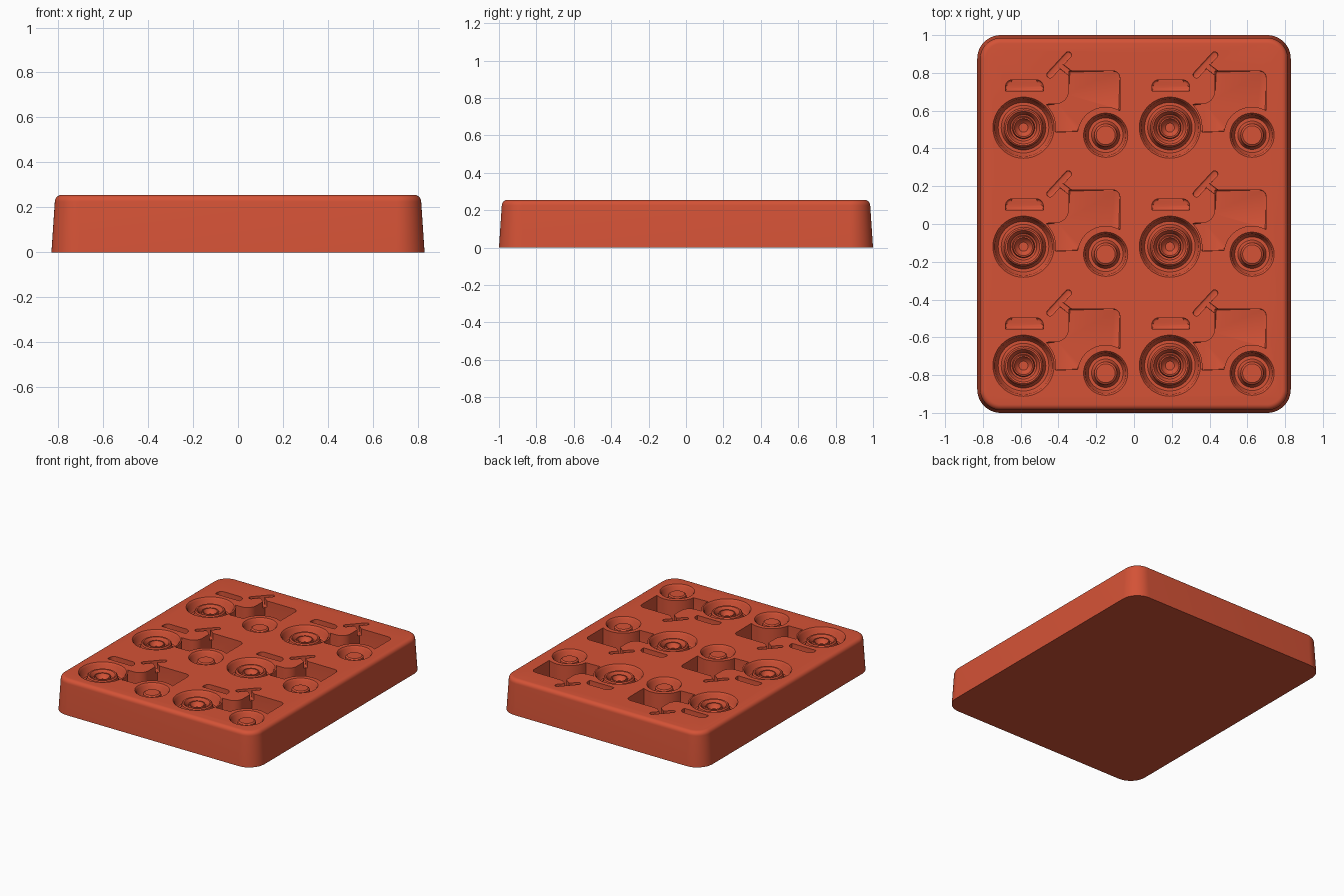
import bpy, bmesh
from math import sin, cos, pi, radians, hypot

if "Cube" in bpy.data.objects:
    bpy.data.objects.remove(bpy.data.objects["Cube"])

TOP = 0.255
OVER = 0.03          # cutters rise this far above the top face
CELLS = [(dx, dy) for dx in (0, 0.775) for dy in (0, -0.63, -1.26)]

red = bpy.data.materials.new("brick_red")
red.use_nodes = True
red.diffuse_color = (0.66, 0.085, 0.037, 1)
red.node_tree.nodes["Principled BSDF"].inputs["Base Color"].default_value = red.diffuse_color


def make_object(name, bm):
    bmesh.ops.recalc_face_normals(bm, faces=bm.faces)
    mesh = bpy.data.meshes.new(name)
    bm.to_mesh(mesh)
    bm.free()
    mesh.materials.append(red)
    obj = bpy.data.objects.new(name, mesh)
    bpy.context.collection.objects.link(obj)
    return obj


def arc(cx, cy, r, a0, a1, n=10):
    return [(cx + r * cos(radians(a0 + (a1 - a0) * i / n)),
             cy + r * sin(radians(a0 + (a1 - a0) * i / n))) for i in range(n + 1)]


def rounded_rect(hx, hy, r, n=12):
    corners = [(1, 1, 0), (-1, 1, 90), (-1, -1, 180), (1, -1, 270)]
    return [p for sx, sy, a in corners
            for p in arc(sx * (hx - r), sy * (hy - r), r, a, a + 90, n)]


def loft(bm, rings):
    """Join closed rings of equal length and cap both ends."""
    loops = [[bm.verts.new(p) for p in ring] for ring in rings]
    for a, b in zip(loops, loops[1:]):
        for i in range(len(a)):
            j = (i + 1) % len(a)
            bm.faces.new((a[i], a[j], b[j], b[i]))
    bm.faces.new(loops[0])
    bm.faces.new(loops[-1])


def pocket(name, outline, depth, fillet):
    """Straight walled pocket with a rounded floor edge."""
    bm = bmesh.new()
    for dx, dy in CELLS:
        loft(bm, [[(x + dx, y + dy, z) for x, y in outline]
                  for z in (TOP - depth, TOP + OVER)])
    floor = [e for e in bm.edges if all(v.co.z < TOP - depth + 0.001 for v in e.verts)]
    bmesh.ops.bevel(bm, geom=floor, offset=fillet, segments=4, profile=0.5,
                    affect='EDGES', clamp_overlap=True)
    return make_object(name, bm)


def turned(name, cx, cy, profile, sides=48):
    """Round pocket turned from (radius, depth) pairs, outside to centre."""
    bm = bmesh.new()
    for dx, dy in CELLS:
        loft(bm, [[(x + dx, y + dy, TOP - d) for x, y in arc(cx, cy, r, 0, 360, sides)[:-1]]
                  for r, d in profile])
    return make_object(name, bm)


# Block with drafted sides, round corners and a softened upper edge
section = [(0, 0), (0.015, TOP - 0.03)]
section += [(0.045 - 0.03 * cos(a * pi / 12), TOP - 0.03 + 0.03 * sin(a * pi / 12))
            for a in range(1, 7)]
bm = bmesh.new()
loft(bm, [[(x, y, z) for x, y in rounded_rect(0.83 - i, 1 - i, 0.125 - i)] for i, z in section])
block = make_object("mould_block", bm)

# Tractor body: bonnet, arch over the front wheel, sill, arch by the rear wheel, dash
REAR, FRONT = (-0.585, 0.51), (-0.15, 0.47)
body = arc(-0.11, 0.775, 0.035, 90, 0, 6)
body += arc(*FRONT, 0.15, 60, 172, 18)
body += arc(*REAR, 0.172, -8, 46, 12)
body += arc(-0.415, 0.705, 0.07, -90, 0, 10)
body += [(-0.345, 0.81)]
body_cut = pocket("body_pocket", body, 0.16, 0.014)

# Seat: flat base and rounded upper corners
seat = [(-0.68, 0.705), (-0.48, 0.705)]
seat += arc(-0.518, 0.725, 0.038, 0, 90, 6) + arc(-0.645, 0.728, 0.035, 90, 180, 6)
seat_cut = pocket("seat_pocket", seat, 0.05, 0.012)

# Steering wheel and its column: round ended bars
def bar(x0, y0, x1, y1, r):
    ux, uy = (x1 - x0) / hypot(x1 - x0, y1 - y0), (y1 - y0) / hypot(x1 - x0, y1 - y0)
    turn = [(r * sin(k * pi / 6), r * cos(k * pi / 6)) for k in range(7)]
    far = [(x1 + s * ux - c * uy, y1 + s * uy + c * ux) for s, c in turn]
    near = [(x0 - s * ux + c * uy, y0 - s * uy - c * ux) for s, c in turn]
    return far + near


wheel_cut = pocket("steering_wheel_pocket", bar(-0.445, 0.79, -0.348, 0.895, 0.017), 0.05, 0.008)
column_cut = pocket("steering_column_pocket", bar(-0.392, 0.84, -0.32, 0.785, 0.014), 0.05, 0.006)

# Wheels: tyre groove around a raised rim and hub
rear_cut = turned("rear_wheel_pocket", *REAR, [
    (0.162, -OVER), (0.162, 0), (0.152, 0.012), (0.146, 0.055), (0.134, 0.07), (0.118, 0.07),
    (0.108, 0.055), (0.103, 0.025), (0.095, 0.018), (0.086, 0.02), (0.078, 0.03), (0.07, 0.05),
    (0.06, 0.055), (0.055, 0.03), (0.048, 0.03), (0.038, 0.05), (0.024, 0.06)])
front_cut = turned("front_wheel_pocket", *FRONT, [
    (0.117, -OVER), (0.117, 0), (0.107, 0.012), (0.102, 0.06), (0.092, 0.075), (0.075, 0.075),
    (0.066, 0.06), (0.06, 0.025), (0.05, 0.018)])

# Sink all pockets into the block
for cutter in (body_cut, seat_cut, wheel_cut, column_cut, rear_cut, front_cut):
    mod = block.modifiers.new(cutter.name, 'BOOLEAN')
    mod.operation = 'DIFFERENCE'
    mod.solver = 'EXACT'
    mod.object = cutter
    cutter.hide_render = True
    cutter.hide_viewport = True

bpy.context.view_layer.objects.active = block
block.select_set(True)
for mod in list(block.modifiers):
    bpy.ops.object.modifier_apply(modifier=mod.name)
bpy.ops.object.shade_smooth_by_angle(angle=radians(35))
